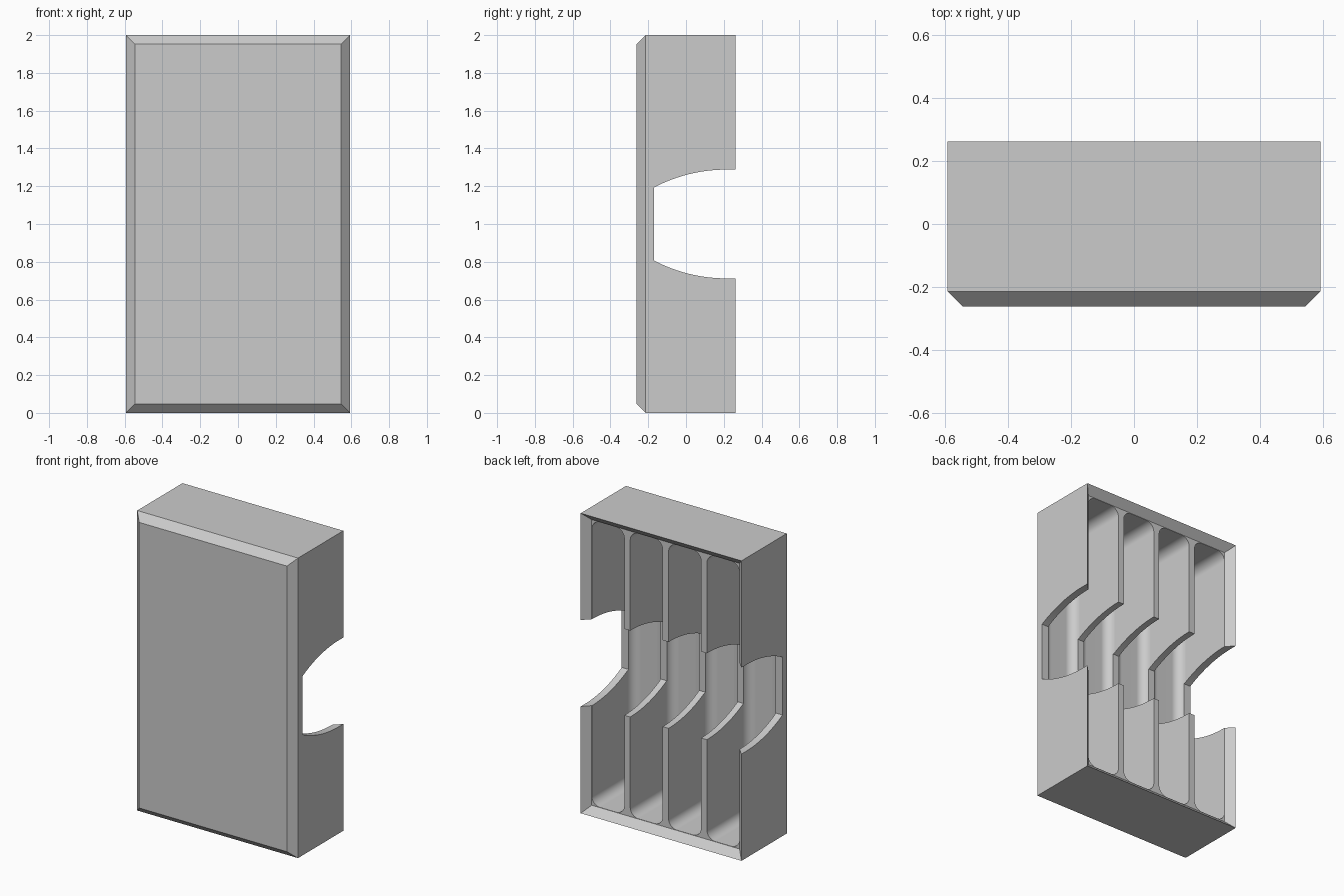
import bpy, bmesh, math
from mathutils import Matrix, Vector

cube = bpy.data.objects.get("Cube")
if cube:
    bpy.data.objects.remove(cube, do_unlink=True)

W, D, H = 0.593, 0.2625, 2.0      # half width, half depth, height
CH = 0.048                        # edge chamfer
SLOTS, SLOT_W, WALL = 4, 0.24, 0.043
FLOOR, FILLET = -0.215, 0.06
NOTCH_Y, NOTCH_HALF, NOTCH_R = -0.17, 0.288, 0.827

grey = bpy.data.materials.new("plain_grey")
grey.use_nodes = True
colour = (0.6, 0.6, 0.6, 1)
grey.diffuse_color = colour
grey.node_tree.nodes["Principled BSDF"].inputs["Base Color"].default_value = colour


def make_object(name, bm):
    bmesh.ops.recalc_face_normals(bm, faces=bm.faces)
    mesh = bpy.data.meshes.new(name)
    bm.to_mesh(mesh)
    bm.free()
    mesh.materials.append(grey)
    obj = bpy.data.objects.new(name, mesh)
    bpy.context.collection.objects.link(obj)
    return obj


def loft(bm, sections):
    """Skin rectangles given as (y, half width, inset in z)."""
    rings = [[bm.verts.new((x, y, z)) for x, z in
              ((-hw, i), (hw, i), (hw, H - i), (-hw, H - i))]
             for y, hw, i in sections]
    for a, b in zip(rings, rings[1:]):
        for k in range(4):
            n = (k + 1) % 4
            bm.faces.new((a[k], a[n], b[n], b[k]))
    bm.faces.new(rings[0])
    bm.faces.new(rings[-1])


# Outer block with chamfered front edges
bm = bmesh.new()
loft(bm, [(-D, W - CH, CH), (-D + CH, W, 0), (D, W, 0)])
tray = make_object("slotted_tray", bm)

# Sloping recess inside the open back rim, continued past the back
bm = bmesh.new()
extra = 0.02
loft(bm, [(D - CH, W - CH, CH), (D + extra, W + extra, -extra)])
rim_cutter = make_object("rim_cutter", bm)

# Row of rounded slots
bm = bmesh.new()
top = D + 0.15
for i in range(SLOTS):
    x = (i - (SLOTS - 1) / 2) * (SLOT_W + WALL)
    size = Vector((SLOT_W, top - FLOOR, H - 2 * CH - 0.004))
    place = Matrix.Translation((x, (top + FLOOR) / 2, H / 2)) @ Matrix.Diagonal(size).to_4x4()
    made = bmesh.ops.create_cube(bm, size=1, matrix=place)
    edges = list({e for v in made["verts"] for e in v.link_edges})
    bmesh.ops.bevel(bm, geom=edges, offset=FILLET, segments=8, profile=0.5,
                    affect='EDGES')
slot_cutter = make_object("slot_cutter", bm)

# Curved finger notch running across every wall
arc_y = D - CH
steps = 20
upper = [(D + 0.1, NOTCH_HALF)]
for k in range(steps + 1):
    y = arc_y + (NOTCH_Y - arc_y) * k / steps
    drop = NOTCH_R - math.sqrt(NOTCH_R ** 2 - (arc_y - y) ** 2)
    upper.append((y, NOTCH_HALF - drop))
profile = upper + [(y, -z) for y, z in reversed(upper)]
bm = bmesh.new()
face = bm.faces.new([bm.verts.new((-W - 0.1, y, H / 2 + z)) for y, z in profile])
side = bmesh.ops.extrude_face_region(bm, geom=[face])["geom"]
bmesh.ops.translate(bm, vec=(2 * W + 0.2, 0, 0),
                    verts=[g for g in side if isinstance(g, bmesh.types.BMVert)])
notch_cutter = make_object("notch_cutter", bm)

# Carve the block, then drop the cutters
bpy.ops.object.select_all(action='DESELECT')
bpy.context.view_layer.objects.active = tray
tray.select_set(True)
for cutter in (rim_cutter, slot_cutter, notch_cutter):
    cutter.hide_render = True
    mod = tray.modifiers.new(cutter.name, 'BOOLEAN')
    mod.operation = 'DIFFERENCE'
    mod.solver = 'EXACT'
    mod.object = cutter
    bpy.ops.object.modifier_apply(modifier=mod.name)
    bpy.data.objects.remove(cutter, do_unlink=True)

# Smooth fillets, crisp edges, flat panels
bpy.ops.object.shade_smooth_by_angle(angle=math.radians(25))
normals = tray.modifiers.new("flat_panels", 'WEIGHTED_NORMAL')
normals.keep_sharp = True
